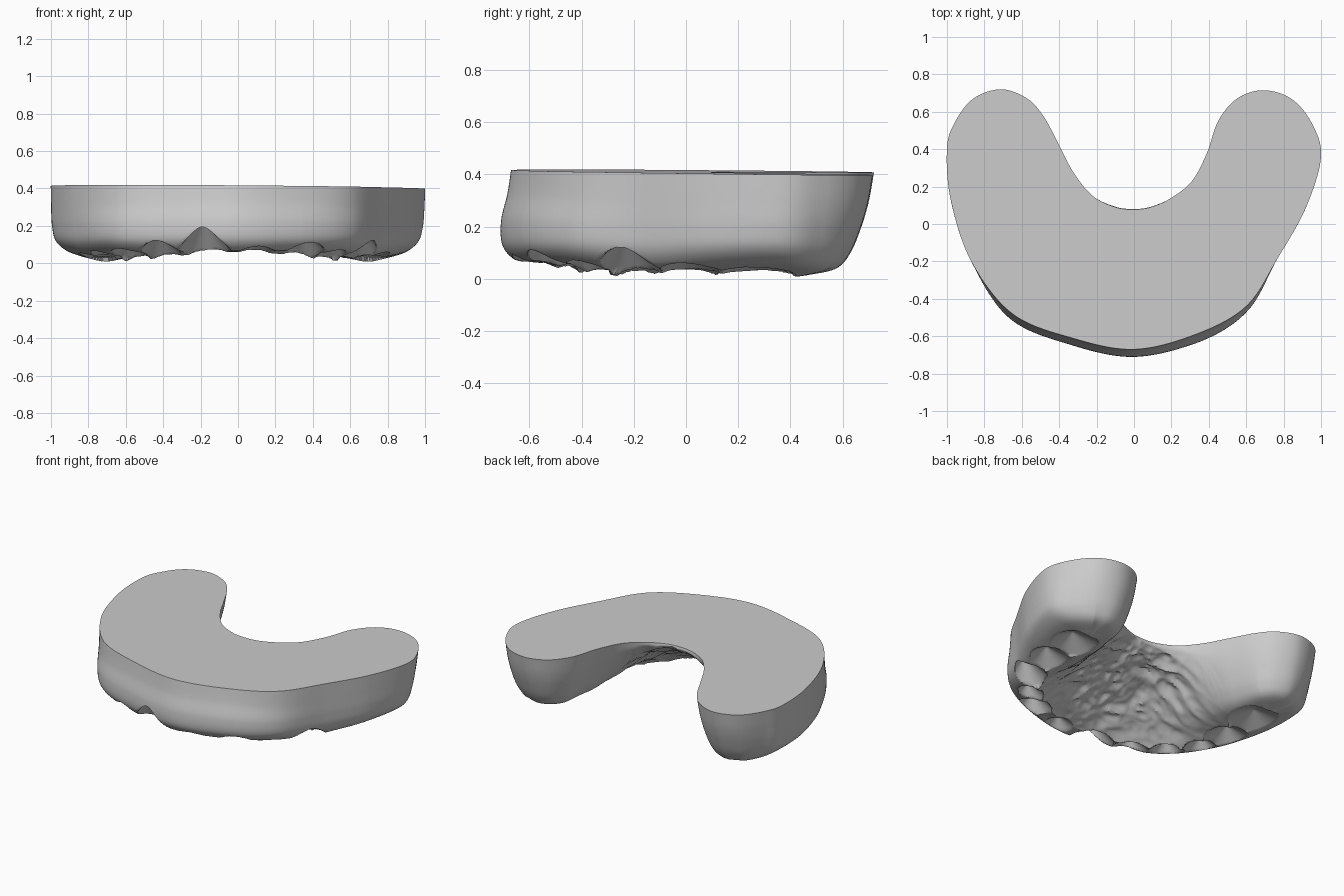
import bpy, bmesh, math
from mathutils import Vector, noise

if "Cube" in bpy.data.objects:
    bpy.data.objects.remove(bpy.data.objects["Cube"])

SUB, LEV = 24, 60      # samples per outline segment, rings from rim to crest


def spline(pts, u, closed=False):
    """Catmull-Rom point at parameter u (one unit per segment)."""
    n = len(pts)
    i = int(math.floor(u)) if closed else min(int(u), n - 2)
    t = u - i
    g = (lambda k: pts[k % n]) if closed else (lambda k: pts[max(0, min(n - 1, k))])
    a, b, c, d = (Vector(g(i + k)) for k in (-1, 0, 1, 2))
    return 0.5 * (2 * b + (c - a) * t + (2 * a - 5 * b + 4 * c - d) * t * t
                  + (3 * b - a - 3 * c + d) * t ** 3)


# Crest line of the gum ridge, left end to right end
crest = [(-.71, .40), (-.73, .12), (-.66, -.17), (-.50, -.37), (-.27, -.50), (0, -.55),
         (.27, -.47), (.46, -.33), (.63, -.15), (.71, .12), (.70, .40)]

# Top outline: x, y, and wall type (0 palate, 1 tip, 2 cheek side, 3 front)
outer = [(-1, .40, 1.8), (-.98, .13, 2), (-.87, -.20, 2), (-.65, -.48, 2.5), (-.33, -.61, 2.9),
         (0, -.67, 3), (.33, -.59, 3), (.60, -.44, 2.4), (.77, -.18, 2), (.92, .09, 2), (1, .36, 1.8)]
right_tip = [(.95, .54, 1.3), (.84, .67, 1), (.69, .715, 1), (.55, .67, 1)]
inner = [(.45, .55, 1), (.39, .38, 1), (.31, .23, .7), (.20, .14, .2), (.09, .09, 0), (0, .078, 0),
         (-.10, .09, 0), (-.22, .15, .2), (-.32, .27, .7), (-.40, .42, 1), (-.48, .57, 1)]
left_tip = [(-.57, .67, 1), (-.71, .72, 1), (-.86, .67, 1), (-.96, .54, 1.3)]
outline = outer + right_tip + inner + left_tip
crest_pos = list(range(11)) + [10] * 4 + list(range(10, -1, -1)) + [0] * 4

# Wall profiles from rim (0) to crest (1): inward fraction, height
profiles = [
    [(0, .41), (.01, .385), (.15, .335), (.40, .275), (.65, .19), (.85, .11), (1, .03)],
    [(0, .41), (.06, .30), (.15, .20), (.28, .10), (.45, .04), (.78, .015), (1, .01)],
    [(0, .41), (0, .30), (.01, .20), (.08, .12), (.32, .065), (.70, .03), (1, .02)],
    [(0, .41), (-.12, .32), (-.32, .22), (-.28, .13), (.10, .075), (.60, .065), (1, .06)],
]

# Conical tooth sockets: x, y, radius, apex height
sockets = [(-.72, .27, .16, .10), (-.74, -.01, .14, .12), (-.71, -.22, .11, .13), (-.59, -.40, .12, .15),
           (-.42, -.55, .14, .18), (-.18, -.64, .17, .26), (.10, -.60, .14, .14), (.36, -.53, .14, .19),
           (.51, -.39, .10, .13), (.67, -.23, .14, .18), (.71, .02, .14, .12), (.71, .27, .15, .11)]


def build_gum():
    bm = bmesh.new()
    n = len(outline)
    rings = []
    for s in range(n * SUB):
        i, t = s // SUB, (s % SUB) / SUB
        x, y, k = spline(outline, i + t, True)
        k = max(0, min(2.999, k))
        c = crest_pos[i] * (1 - t) + crest_pos[(i + 1) % n] * t
        m = spline(crest, c)
        zc = .006 + .055 * math.exp(-((c - 5) / 1.7) ** 2)
        k0 = int(k)
        kt = k - k0
        prof = [Vector(a) * (1 - kt) + Vector(b) * kt
                for a, b in zip(profiles[k0], profiles[k0 + 1])]
        prof[-1].y = zc
        rim = Vector((x, y))
        col = []
        for j in range(LEV + 1):
            v = j / LEV
            f, z = spline(prof, 6 * v)
            p = rim + (m - rim) * f
            z -= (.007 * p.x + .01 * p.y) * max(0, 1 - 2 * v)
            # wrinkled palate
            if k < 1:
                amp = .06 * (1 - k) * math.sin(math.pi * v)
                q = Vector((p.x * 6 + p.y * 2, p.y * 9, 1))
                z += amp * (abs(noise.noise(q)) + .5 * abs(noise.noise(q * 2.1)) - .35)
            # carve the sockets
            if z < .26:
                for sx, sy, r, h in sockets:
                    d = math.hypot(p.x - sx, p.y - sy) / r
                    if d < 1:
                        z = max(z, h - (h - .03) * d)
            col.append(bm.verts.new((p.x, p.y, max(0, z))))
        rings.append(col)
    N = len(rings)
    for s in range(N):
        a, b = rings[s], rings[(s + 1) % N]
        for j in range(LEV):
            bm.faces.new((a[j], a[j + 1], b[j + 1], b[j]))
    # flat top of the base
    bm.faces.new([col[0] for col in rings])
    bmesh.ops.remove_doubles(bm, verts=bm.verts, dist=.0004)
    bmesh.ops.recalc_face_normals(bm, faces=bm.faces)
    me = bpy.data.meshes.new("gum_arch")
    bm.to_mesh(me)
    bm.free()
    ob = bpy.data.objects.new("gum_arch", me)
    bpy.context.collection.objects.link(ob)
    return ob


gum = build_gum()
bpy.context.view_layer.objects.active = gum
gum.select_set(True)
bpy.ops.object.shade_smooth_by_angle(angle=math.radians(35))
